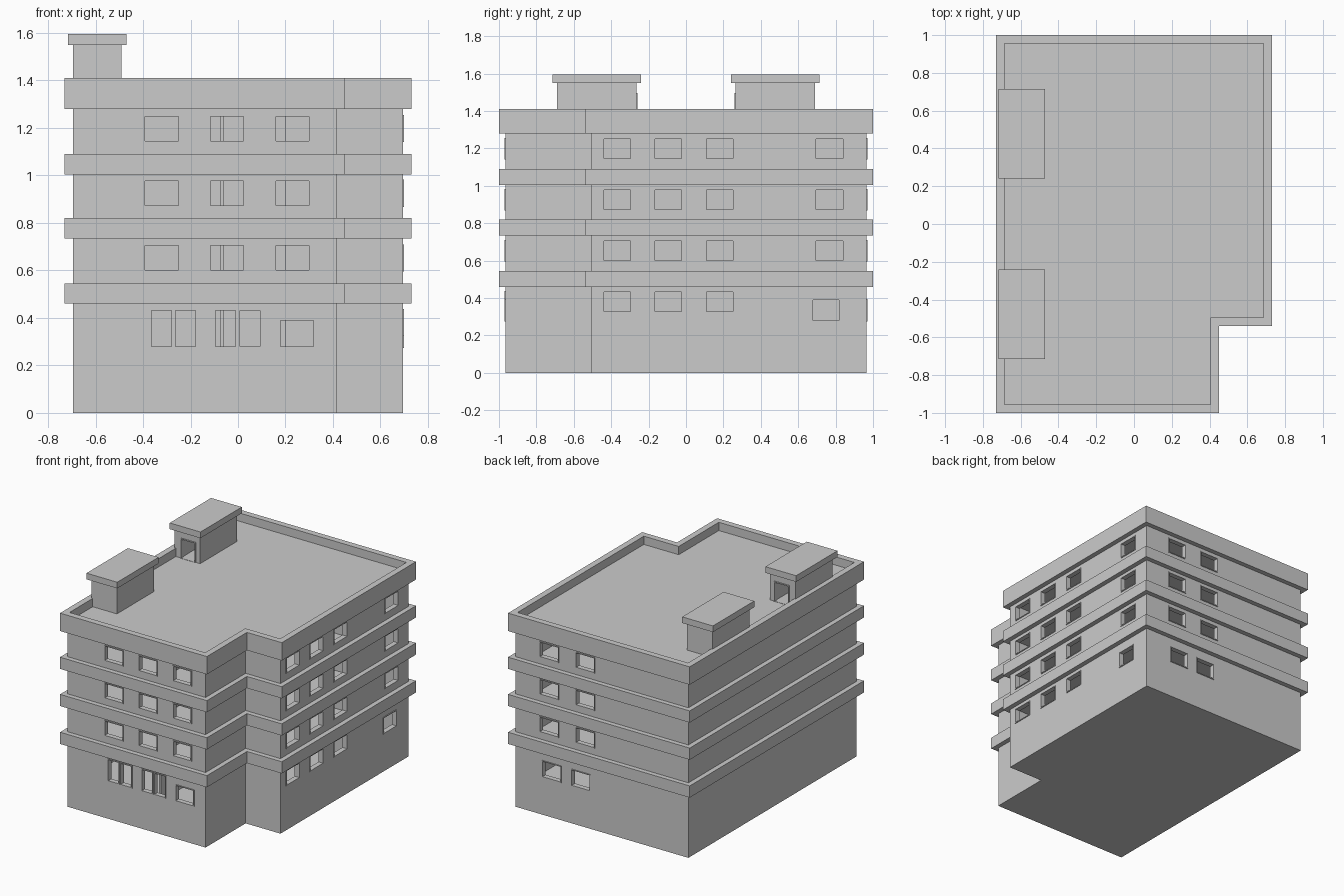
import bpy, bmesh
from mathutils import Vector

if "Cube" in bpy.data.objects:
    bpy.data.objects.remove(bpy.data.objects["Cube"])


def finish(name, bm):
    bmesh.ops.recalc_face_normals(bm, faces=bm.faces)
    me = bpy.data.meshes.new(name)
    bm.to_mesh(me)
    bm.free()
    ob = bpy.data.objects.new(name, me)
    bpy.context.collection.objects.link(ob)
    return ob


def add_box(bm, x0, x1, y0, y1, z0, z1):
    vs = bmesh.ops.create_cube(bm, size=1)["verts"]
    for v in vs:
        v.co = Vector(((x0 + x1) / 2 + v.co.x * (x1 - x0),
                       (y0 + y1) / 2 + v.co.y * (y1 - y0),
                       (z0 + z1) / 2 + v.co.z * (z1 - z0)))


def box(name, *dims):
    bm = bmesh.new()
    add_box(bm, *dims)
    return finish(name, bm)


def outline(d):
    """L-shaped plan, inset by d."""
    l, r, f, b, nx, ny = -.73 + d, .73 - d, -1 + d, 1 - d, .45 - d, -.54 + d
    return [(l, f), (nx, f), (nx, ny), (r, ny), (r, b), (l, b)]


def slab(name, d, z0, z1):
    bm = bmesh.new()
    face = bm.faces.new([bm.verts.new((x, y, z0)) for x, y in outline(d)])
    ext = bmesh.ops.extrude_face_region(bm, geom=[face], use_keep_orig=True)
    for v in ext["geom"]:
        if isinstance(v, bmesh.types.BMVert):
            v.co.z = z1
    return finish(name, bm)


def add_ring(bm, outer, inner, w0, w1, place):
    """Hollow loop between two profiles, from w0 to w1 along the third axis."""
    loops = [[bm.verts.new(place(u, v, w)) for u, v in prof]
             for prof, w in ((outer, w0), (outer, w1), (inner, w1), (inner, w0))]
    n = len(outer)
    for a in range(4):
        A, B = loops[a], loops[(a + 1) % 4]
        for i in range(n):
            j = (i + 1) % n
            bm.faces.new((A[i], A[j], B[j], B[i]))


def ring(name, d_out, d_in, z0, z1):
    bm = bmesh.new()
    add_ring(bm, outline(d_out), outline(d_in), z0, z1, lambda u, v, w: (u, v, w))
    return finish(name, bm)


def cut(ob, cutter):
    cutter.hide_render = True
    mod = ob.modifiers.new("openings", "BOOLEAN")
    mod.operation, mod.solver, mod.object = "DIFFERENCE", "EXACT", cutter
    with bpy.context.temp_override(object=ob, active_object=ob):
        bpy.ops.object.modifier_apply(modifier=mod.name)
    bpy.data.objects.remove(cutter)


def rect(u0, u1, v0, v1, d=0):
    return [(u0 + d, v0 + d), (u1 - d, v0 + d), (u1 - d, v1 - d), (u0 + d, v1 - d)]


# Facades: u along the wall, v up, w outward
PLACE = {
    "front": lambda u, v, w: (u, -.965 - w, v),
    "back": lambda u, v, w: (u, .965 + w, v),
    "right": lambda u, v, w: (.695 + w, u, v),
}

# Window list: facade, u0, u1, z0, z1
windows = []
for z in (.595, .868, 1.14):
    for u in (-.397, -.122, .153):
        windows.append(("front", u, u + .152, z, z + .115))
    for u in (.055, .345):
        windows.append(("back", u, u + .155, z, z + .115))
    windows.append(("right", .69, .845, z, z + .115))
for z in (.323, .595, .868, 1.14):
    for u in (-.445, -.172, .103):
        windows.append(("right", u, u + .155, z, z + .115))
for u in (-.37, -.27, -.10, .002):
    windows.append(("front", u, u + .096, .273, .437))
windows += [("front", .173, .325, .273, .395), ("right", .672, .825, .273, .395),
            ("back", .09, .245, .273, .395), ("back", .325, .48, .273, .395)]

# Outer walls with openings, and slim projecting frames
walls = ring("outer_walls", .035, .065, 0, 1.30)
cutter_bm, frame_bm = bmesh.new(), bmesh.new()
for side, u0, u1, v0, v1 in windows:
    place = PLACE[side]
    p, q = place(u0 + .002, v0 + .002, -.06), place(u1 - .002, v1 - .002, .03)
    lo, hi = [min(a) for a in zip(p, q)], [max(a) for a in zip(p, q)]
    add_box(cutter_bm, lo[0], hi[0], lo[1], hi[1], lo[2], hi[2])
    add_ring(frame_bm, rect(u0, u1, v0, v1), rect(u0, u1, v0, v1, .006), -.032, .005, place)
cut(walls, finish("window_cutter", cutter_bm))
finish("window_frames", frame_bm)

# Base, floors and roof
slab("ground_base", .036, 0, .15)
for i, z in enumerate((.46, .735, 1.005)):
    slab(f"floor_{i + 1}", .05, z, z + .025)
    ring(f"floor_band_{i + 1}", 0, .045, z, z + .085)
slab("roof_deck", .04, 1.285, 1.35)
ring("roof_parapet", 0, .045, 1.28, 1.41)

# Inner partitions
box("cross_wall_front", -.67, .20, -.47, -.455, .1, 1.3)
box("cross_wall_back", -.67, .67, .45, .465, .1, 1.3)
box("corridor_wall", .09, .105, -.455, .45, .1, 1.3)
box("front_room_wall", -.075, -.06, -.80, -.46, .1, 1.3)

# Stair houses on the roof, doors facing each other
for label, s in (("front", -1), ("back", 1)):
    def span(a, b):
        return sorted((s * a, s * b))
    house = box(f"stair_house_{label}", -.695, -.49, *span(.265, .69), 1.34, 1.56)
    cut(house, box("door_cutter", -.643, -.527, *span(.2, .66), 1.352, 1.49))
    box(f"stair_house_roof_{label}", -.717, -.47, *span(.24, .715), 1.55, 1.595)
    bm = bmesh.new()
    add_ring(bm, rect(-.647, -.523, 1.345, 1.496), rect(-.639, -.531, 1.352, 1.488),
             .26, .29, lambda u, v, w: (u, s * w, v))
    finish(f"door_frame_{label}", bm)
